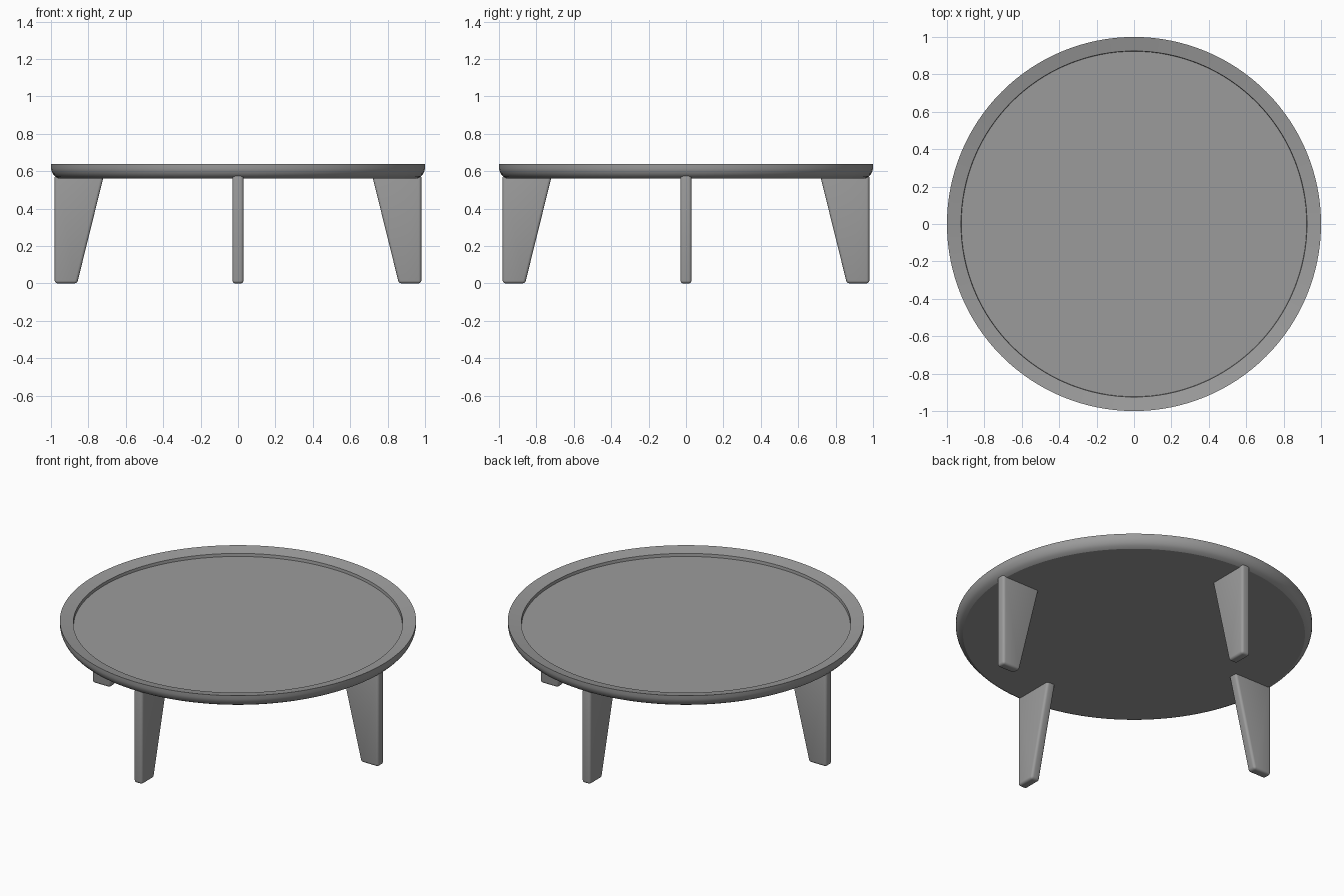
import bpy, bmesh, math
from mathutils import Matrix

if "Cube" in bpy.data.objects:
    bpy.data.objects.remove(bpy.data.objects["Cube"])

dark = bpy.data.materials.new("dark_grey")
dark.diffuse_color = (0.33, 0.33, 0.33, 1)
dark.use_nodes = True
dark.node_tree.nodes["Principled BSDF"].inputs["Base Color"].default_value = dark.diffuse_color


def finish(bm, name, angle):
    bmesh.ops.recalc_face_normals(bm, faces=bm.faces)
    mesh = bpy.data.meshes.new(name)
    bm.to_mesh(mesh)
    bm.free()
    mesh.materials.append(dark)
    obj = bpy.data.objects.new(name, mesh)
    bpy.context.collection.objects.link(obj)
    bpy.ops.object.select_all(action='DESELECT')
    obj.select_set(True)
    bpy.context.view_layer.objects.active = obj
    bpy.ops.object.shade_smooth_by_angle(angle=math.radians(angle))
    return obj


def lathe(name, profile, sides=128):
    bm = bmesh.new()
    verts = [bm.verts.new((r, 0, z)) for r, z in profile]
    edges = [bm.edges.new(pair) for pair in zip(verts, verts[1:])]
    bmesh.ops.spin(bm, geom=verts + edges, cent=(0, 0, 0), axis=(0, 0, 1),
                   angle=math.tau, steps=sides, use_merge=False)
    bmesh.ops.remove_doubles(bm, verts=bm.verts, dist=1e-4)
    # close the recessed floor and the underside
    bmesh.ops.holes_fill(bm, edges=[e for e in bm.edges if e.is_boundary], sides=0)
    return finish(bm, name, 28)


def leg(name, angle):
    # tapered board, straight on the outside, soft edges all round
    outline = [(0.86, 0), (0.98, 0), (0.98, 0.582), (0.716, 0.582)]
    bm = bmesh.new()
    face = bm.faces.new([bm.verts.new((x, -0.029, z)) for x, z in outline])
    new = bmesh.ops.extrude_face_region(bm, geom=[face])['geom']
    bmesh.ops.translate(bm, vec=(0, 0.058, 0),
                        verts=[g for g in new if isinstance(g, bmesh.types.BMVert)])
    bmesh.ops.recalc_face_normals(bm, faces=bm.faces)
    bmesh.ops.bevel(bm, geom=bm.edges[:], offset=0.015, segments=4,
                    profile=0.5, affect='EDGES')
    bmesh.ops.transform(bm, matrix=Matrix.Rotation(angle, 4, 'Z'), verts=bm.verts)
    return finish(bm, name, 40)


# tray top: recessed floor, rim sloping slightly inward, rounded underside edge
lathe("table_top", [(0.923, 0.603), (0.925, 0.621), (1.0, 0.637),
                    (1.0, 0.615), (0.997, 0.602), (0.990, 0.586),
                    (0.978, 0.572), (0.96, 0.562)])

# four legs on the axes
for i, side in enumerate(("right", "back", "left", "front")):
    leg(side + "_leg", i * math.pi / 2)
